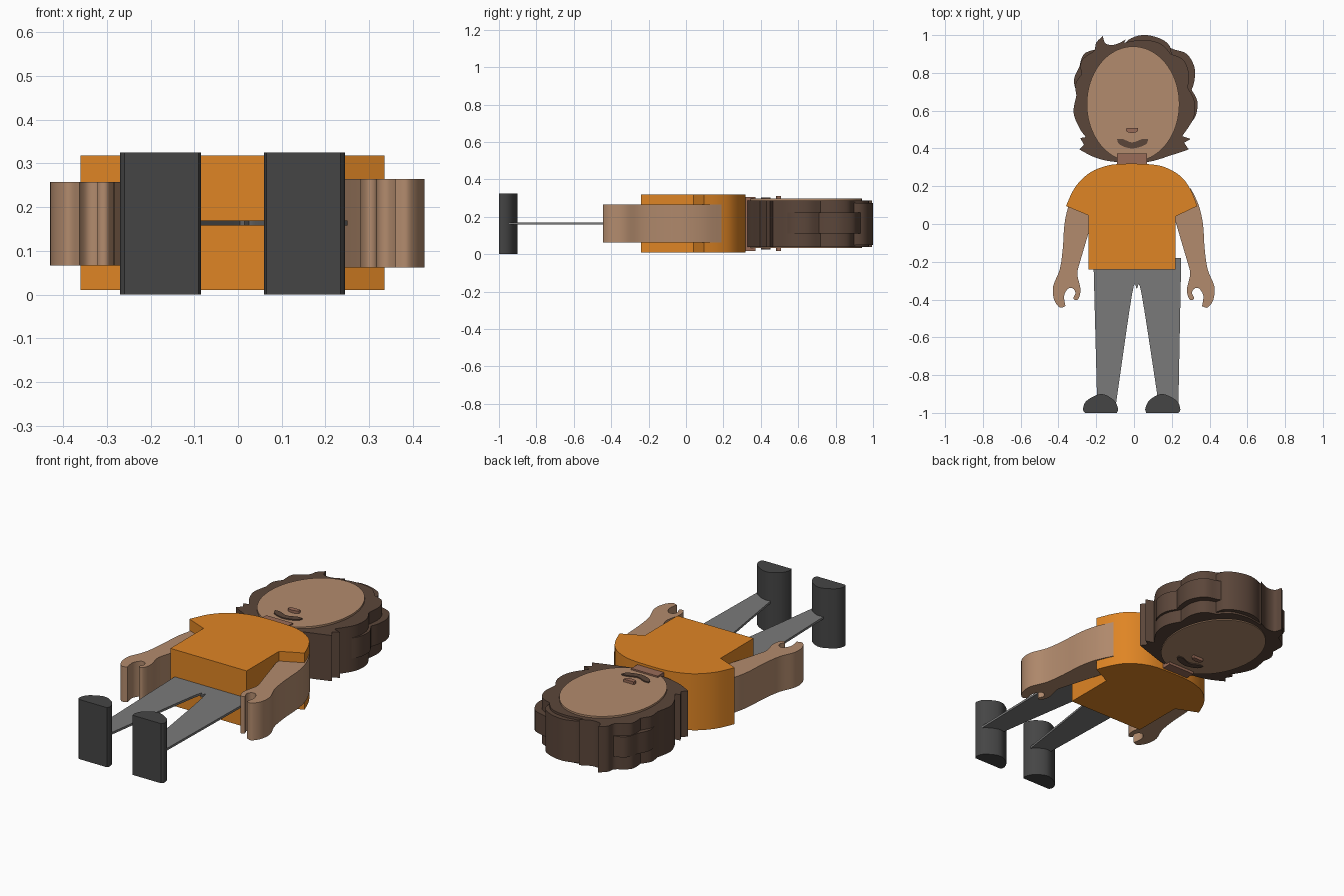
import bpy
import bmesh
import math

cube = bpy.data.objects.get("Cube")
if cube:
    bpy.data.objects.remove(cube, do_unlink=True)

C = True  # marks a sharp corner in an outline


def material(name, red, green, blue):
    mat = bpy.data.materials.new(name)
    mat.use_nodes = True
    color = (red, green, blue, 1)
    mat.diffuse_color = color
    shader = next(n for n in mat.node_tree.nodes if n.type == "BSDF_PRINCIPLED")
    shader.inputs["Base Color"].default_value = color
    shader.inputs["Roughness"].default_value = 0.8
    return mat


SKIN = material("skin", .45, .26, .155)
HAIR = material("dark brown hair", .105, .061, .042)
ROSE = material("rosy skin", .32, .15, .098)
ORANGE = material("orange cloth", .74, .235, .018)
GREY = material("grey cloth", .195, .195, .195)
BLACK = material("charcoal leather", .06, .06, .06)


def smooth_outline(points, steps=5):
    """Spline through the points, breaking at those marked as corners."""
    result = []
    count = len(points)
    for i in range(count):
        before, start, end, after = (points[(i + k) % count] for k in (-1, 0, 1, 2))
        start_sharp, end_sharp = len(start) > 2, len(end) > 2
        if start_sharp:
            before = start
        if end_sharp:
            after = end
        divisions = 1 if start_sharp and end_sharp else steps
        for step in range(divisions):
            t = step / divisions
            point = []
            for a, b, c, d in zip(before[:2], start[:2], end[:2], after[:2]):
                slope_in, slope_out = (c - a) / 2, (d - b) / 2
                bend = 3 * (c - b) - 2 * slope_in - slope_out
                twist = 2 * (b - c) + slope_in + slope_out
                point.append(b + t * (slope_in + t * (bend + t * twist)))
            result.append(point)
    return result


def slab(name, points, low, high, mat):
    """Extrude a closed outline from one height to another."""
    bm = bmesh.new()
    outline = smooth_outline(points)
    bottom = [bm.verts.new((x, y, low)) for x, y in outline]
    top = [bm.verts.new((x, y, high)) for x, y in outline]
    bm.faces.new(bottom)
    bm.faces.new(top)
    for i in range(len(outline)):
        bm.faces.new((bottom[i - 1], bottom[i], top[i], top[i - 1]))
    bmesh.ops.recalc_face_normals(bm, faces=bm.faces)
    mesh = bpy.data.meshes.new(name)
    bm.to_mesh(mesh)
    bm.free()
    mesh.materials.append(mat)
    obj = bpy.data.objects.new(name, mesh)
    bpy.context.collection.objects.link(obj)
    bpy.ops.object.select_all(action="DESELECT")
    obj.select_set(True)
    bpy.context.view_layer.objects.active = obj
    bpy.ops.object.shade_smooth_by_angle(angle=math.radians(35))
    return obj


def mirrored(points, shift):
    return [(shift - p[0], *p[1:]) for p in points]


def box_outline(left, right, front, back):
    return [(left, front, C), (right, front, C), (right, back, C), (left, back, C)]


# Shoes: tall half-round blocks
shoe = [(.065, -1, C), (.235, -1, C), (.245, -.98), (.225, -.935),
        (.15, -.9), (.085, -.93), (.06, -.975)]
slab("left_shoe", shoe, 0, .325, BLACK)
slab("right_shoe", mirrored(shoe, -.025), 0, .325, BLACK)

# Trousers: one thin sheet
trousers = [(-.215, -.18, C), (-.195, -.95, C), (-.095, -.95, C),
            (-.01, -.37), (.015, -.343), (.04, -.37), (.13, -.95, C),
            (.235, -.95, C), (.25, -.18, C)]
slab("trousers", trousers, .158, .17, GREY)

# Shirt with short sleeves
shirt = [(-.24, -.24, C), (.22, -.24, C), (.22, .04, C), (.335, .095, C),
         (.3, .18), (.25, .25), (.165, .3), (.07, .317), (-.09, .317),
         (-.18, .297), (-.25, .26), (-.315, .19), (-.36, .095, C), (-.24, .045, C)]
slab("shirt", shirt, .01, .318, ORANGE)

# Arms with simple two-lobed hands
arm = [(.2, .15, C), (.3, .19, C), (.342, .1), (.365, 0), (.374, -.13),
       (.39, -.24), (.425, -.33), (.42, -.4), (.39, -.442), (.36, -.435, C),
       (.367, -.38), (.345, -.342), (.32, -.342), (.307, -.365),
       (.318, -.395), (.295, -.4), (.28, -.35), (.297, -.27), (.293, -.235, C),
       (.2, .08, C)]
slab("left_arm", arm, .062, .265, SKIN)
slab("right_arm", mirrored(arm, -.003), .066, .258, SKIN)

# Neck and head
slab("neck", box_outline(-.09, .07, .318, .372), .018, .305, ROSE)
head = [(-.005 + .245 * math.cos(a), .635 + .305 * math.sin(a))
        for a in (math.tau * i / 16 for i in range(16))]
slab("head", head, .032, .297, SKIN)

# Hair: wavy outline with flicked ends and a crown tuft
hair = [(-.09, .328), (-.2, .35), (-.29, .395, C), (-.265, .42, C),
        (-.285, .455, C), (-.255, .46, C), (-.29, .51), (-.32, .59),
        (-.305, .68, C), (-.31, .74), (-.28, .79, C), (-.28, .86),
        (-.245, .895, C), (-.21, .92), (-.2, .96), (-.165, .995, C),
        (-.15, .955), (-.1, .95), (-.04, .978, C), (-.055, .96, C),
        (.05, .975), (.14, .955), (.195, .9, C), (.26, .87), (.29, .8),
        (.285, .72, C), (.32, .65), (.315, .56), (.255, .465, C),
        (.3, .45, C), (.265, .43, C), (.29, .395, C), (.2, .365), (.07, .328)]
slab("hair", hair, .038, .287, HAIR)

# Crown swell and raised middle band of hair
crown = [(-.03, .9, C), (-.04, .965), (.04, 1), (.13, .985), (.19, .94), (.2, .85, C)]
slab("hair_crown", crown, .048, .275, HAIR)
band = [(-.2, .6, C), (-.29, .68), (-.318, .76), (-.29, .83, C), (-.265, .9),
        (-.2, .925, C), (.15, .95, C), (.21, .925), (.28, .9), (.32, .83),
        (.32, .76), (.305, .71, C), (.335, .65), (.325, .57), (.27, .5, C)]
slab("hair_band", band, .11, .222, HAIR)

# Nose and moustache run right through the head
nose = [(-.04, .508, C), (.02, .508, C), (.018, .49), (-.01, .482), (-.04, .49)]
slab("nose", nose, .016, .312, ROSE)
moustache = [(-.09, .45, C), (-.075, .42), (-.01, .4), (.06, .42), (.075, .45, C),
             (.045, .45), (-.01, .432), (-.06, .45)]
slab("moustache", moustache, .026, .303, HAIR)
